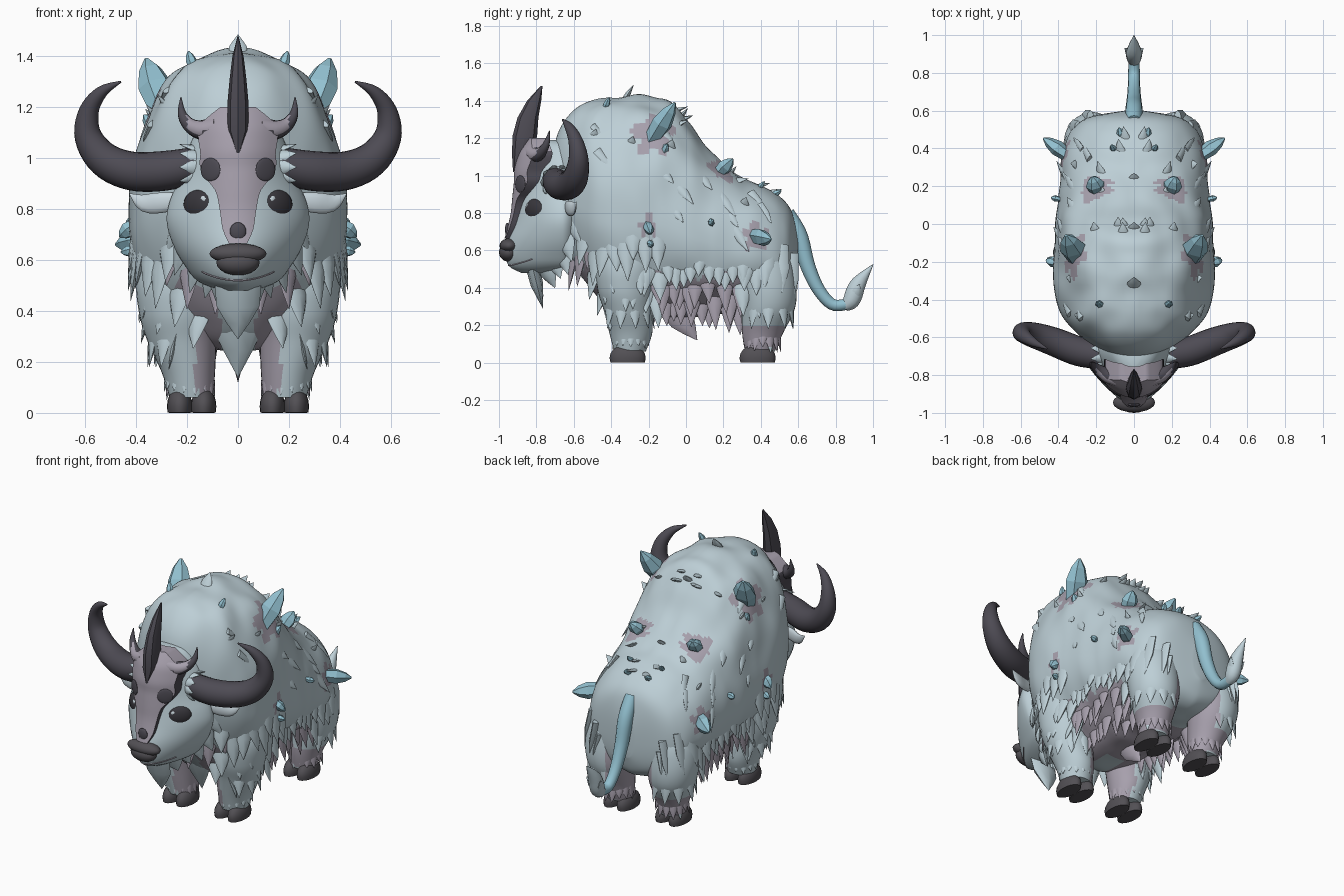
import bpy, bmesh, math, random
from mathutils import Vector as V, noise
from mathutils.bvhtree import BVHTree

if "Cube" in bpy.data.objects:
    bpy.data.objects.remove(bpy.data.objects["Cube"])
random.seed(4)

COLORS = [("pale_coat", (.51, .625, .675)), ("mauve_hide", (.385, .35, .415)), ("dark_horn", (.075, .07, .088)),
          ("ice_blue", (.29, .53, .63)), ("hoof_nose", (.085, .08, .09)), ("eye_black", (.04, .038, .046)),
          ("ear_white", (.58, .67, .72))]
COAT, MAUVE, HORN, BLUE, HOOF, EYE, WHITE = range(7)
MATS = []
for n, c in COLORS:
    m = bpy.data.materials.new(n)
    m.diffuse_color = (*c, 1)
    m.use_nodes = True
    m.node_tree.nodes["Principled BSDF"].inputs["Base Color"].default_value = m.diffuse_color
    MATS.append(m)


class Part:
    def __init__(self):
        self.v, self.f, self.m = [], [], []

    def loft(self, rings, mat):
        b, n = len(self.v), len(rings[0])
        for r in rings:
            self.v += [V(p) for p in r]
        fs = [[b + i*n + j, b + i*n + (j+1) % n, b + (i+1)*n + (j+1) % n, b + (i+1)*n + j]
              for i in range(len(rings)-1) for j in range(n)]
        fs += [list(range(b, b+n))[::-1], list(range(len(self.v)-n, len(self.v)))]
        self.f += fs
        self.m += [mat]*len(fs)

    def tube(self, rows, mat, up=(0, 1, 0), flat=1.0, sides=12, steps=0):
        rows = sample(rows, steps) if steps else rows
        P = [V(r[:3]) for r in rows]
        rings = []
        for i, p in enumerate(P):
            t = (P[min(i+1, len(P)-1)] - P[max(i-1, 0)]).normalized()
            s = t.cross(V(up)).normalized()
            u = s.cross(t)
            rings.append([p + rows[i][3]*(s*math.cos(a) + u*flat*math.sin(a)) for a in circle(sides)])
        self.loft(rings, mat)

    def tuft(self, base, tip, w, normal, mat=COAT):
        base, tip, normal = V(base), V(tip), V(normal).normalized()
        mid = base.lerp(tip, .5)
        self.tube([(*base, w*1.1), (*mid, w), (*mid.lerp(tip, .5), w*.55), (*tip, .001)], mat, normal, .4, 8)

    def ball(self, c, r, mat, rot=0, floor=-9, n=20):
        rings = []
        for k in range(n//2 + 1):
            h = -math.pi/2 + math.pi*k/(n//2)
            q, z = max(math.cos(h), .01), c[2] + r[2]*math.sin(h)
            ring = []
            for a in circle(n):
                x, y = r[0]*q*math.cos(a), r[1]*q*math.sin(a)
                ring.append((c[0] + x*math.cos(rot) - y*math.sin(rot),
                             c[1] + x*math.sin(rot) + y*math.cos(rot), max(z, floor)))
            rings.append(ring)
        self.loft(rings, mat)

    def finish(self, name, mirror=False, smooth=50, rule=None):
        me = bpy.data.meshes.new(name)
        me.from_pydata(self.v, [], self.f)
        bm = bmesh.new()
        bm.from_mesh(me)
        bmesh.ops.recalc_face_normals(bm, faces=bm.faces)
        bm.faces.ensure_lookup_table()
        ids = [rule(f.calc_center_median(), f.normal, m) if rule else m for f, m in zip(bm.faces, self.m)]
        used = sorted(set(ids))
        for f, k in zip(bm.faces, ids):
            f.material_index = used.index(k)
        bm.to_mesh(me)
        bm.free()
        for k in used:
            me.materials.append(MATS[k])
        if smooth:
            me.shade_smooth()
            me.set_sharp_from_angle(angle=math.radians(smooth))
        ob = bpy.data.objects.new(name, me)
        bpy.context.collection.objects.link(ob)
        if mirror:
            ob.modifiers.new("Mirror", 'MIRROR').use_mirror_merge = False


def circle(n):
    return [2*math.pi*k/n for k in range(n)]


def span(a, b, n):
    return [a + (b-a)*k/(n-1) for k in range(n)]


def sample(rows, n):
    """Smooth interpolation through rows of numbers."""
    out, last = [], len(rows) - 1
    for k in range(n):
        s = k*last/(n-1)
        i = min(int(s), last-1)
        t = s - i
        q = [rows[max(0, min(last, i+d))] for d in (-1, 0, 1, 2)]
        out.append([.5*(2*b + (c-a)*t + (2*a-5*b+4*c-d)*t*t + (3*b-a-3*c+d)*t**3) for a, b, c, d in zip(*q)])
    return out


def spow(v, p):
    return math.copysign(abs(v)**p, v)


# ice crystals: base, tip, radius, mauve patch radius
CRYSTALS = [((.28, -.21, 1.15), (.36, -.06, 1.39), .07, .11), ((.19, .16, 1.0), (.22, .25, 1.09), .05, .085),
            ((.32, .34, .68), (.48, .455, .66), .05, .07), ((.39, -.21, .75), (.465, -.19, .69), .035, .055),
            ((.39, .13, .75), (.44, .14, .75), .022, 0), ((.06, .45, .89), (.08, .51, .92), .022, 0),
            ((.17, -.44, 1.34), (.195, -.41, 1.42), .022, 0), ((.31, -.13, 1.1), (.37, -.1, 1.17), .03, .04),
            ((.40, -.2, .64), (.46, -.18, .63), .022, 0), ((.1, .38, .92), (.12, .42, .97), .018, 0)]

# body: y, top, bottom, widest height, half width
BODY = sample([(-.73, 1.05, .85, .95, .02), (-.68, 1.24, .64, .92, .16), (-.59, 1.36, .5, .85, .29),
               (-.48, 1.41, .36, .8, .385), (-.34, 1.43, .25, .75, .42), (-.18, 1.42, .24, .75, .42),
               (-.07, 1.385, .24, .72, .415), (.02, 1.28, .24, .68, .41), (.1, 1.165, .25, .65, .405),
               (.2, 1.065, .26, .62, .395), (.3, .99, .27, .6, .385), (.4, .945, .27, .58, .37),
               (.5, .89, .28, .56, .325), (.565, .81, .33, .55, .24), (.6, .65, .43, .54, .05)], 110)
rings = []
for y, zt, zb, zm, hw in BODY:
    ring = []
    for a in circle(120):
        c, s = math.cos(a), math.sin(a)
        p = V((hw*spow(c, .87), y, zm + (zt-zm)*s**.87)) if s >= 0 else V((hw*c, y, zm + (zm-zb)*s))
        k = 1 + .035*noise.noise(V((abs(p.x)*8, y*7, p.z*4)))
        ring.append((p.x*k, y, zm + (p.z-zm)*k))
    rings.append(ring)


def body_rule(c, n, m):
    jag = .03*math.sin(c.y*70)
    if c.z < .47 + jag and -.17 < c.y < .29:
        return MAUVE
    if c.y < 0 and c.z < .52 + jag and .07 < abs(c.x) < .24:
        return MAUVE
    for b, t, r, patch in CRYSTALS:
        d = V((abs(c.x), c.y, c.z)) - V(b).lerp(V(t), .25)
        if patch and d.length < patch*(1 + .22*math.sin(5*math.atan2(d.z, d.y))):
            return MAUVE
    return COAT


body = Part()
body.loft(rings, COAT)
body.finish("body", rule=body_rule)
skin = [p for p in body.v if p.x > .01]


def surf(y, z):
    return min(skin, key=lambda p: (p.y-y)**2 + (p.z-z)**2)


# legs with hooves and ankle fringe
FRONT = [(.75, .22, -.28, .1, .13), (.55, .24, -.315, .155, .165), (.4, .235, -.32, .155, .155),
         (.28, .22, -.31, .135, .13), (.16, .195, -.295, .105, .115), (.06, .183, -.3, .085, .085)]
REAR = [(.76, .18, .34, .05, .06), (.6, .205, .4, .13, .14), (.45, .22, .43, .15, .155),
        (.3, .215, .44, .14, .145), (.16, .195, .41, .1, .11), (.06, .183, .395, .082, .08)]
for name, rows in (("front_leg", FRONT), ("rear_leg", REAR)):
    leg, rear = Part(), name == "rear_leg"
    leg.loft([[(x + rx*math.cos(a), y + ry*math.sin(a), z) for a in circle(32)]
              for z, x, y, rx, ry in sample(rows, 36)], COAT)
    yc = rows[-1][2]
    for a in circle(14):
        d = V((math.cos(a), math.sin(a), 0))
        b = V((.19, rows[4][2], .18)) + d*.08
        leg.tuft(b, b + V((d.x*.02, d.y*.02, -.115*random.uniform(.75, 1.15))), .024, d)
    for a in (-.9, -.3, .3, .9, 1.6) if not rear else (-.7, 0, .7, 1.3, 1.9):
        d = V((math.cos(a), math.sin(a), 0))
        b = V((.215, rows[3][2], .38)) + d*.11
        leg.tuft(b, b + V((d.x*.03, d.y*.03, -.2)), .035, d)
    leg.finish(name, True, rule=lambda c, n, m: MAUVE if (rear and .07 < c.z < .2) or
               (c.x < .17 and n.x < -.3 and c.z < .42) else COAT)
    hoof = Part()
    for x in (.135, .229):
        hoof.ball((x, yc - .012, .025), (.05, .097, .075), HOOF, floor=0)
    hoof.finish(name + "_hoof", True)

# shaggy hems and small tufts over the coat
fur = Part()


def hem(ys, z, length, w, mat=COAT, out=.01):
    for y in ys:
        p = surf(y, z + random.uniform(-.04, .04))
        n = V((p.x, -.3 if y < -.4 else 0, .05)).normalized()
        L = length*random.uniform(.7, 1.25)
        fur.tuft(p - n*.035 + V((0, 0, .1)), p + n*out + V((0, random.uniform(-.01, .02), -L)), w, n, mat)


hem(span(-.2, .3, 12), .5, .1, .042)
hem(span(-.56, -.16, 8), .62, .17, .05)
hem(span(-.5, -.15, 7), .5, .18, .05, out=.025)
hem(span(-.46, -.16, 6), .4, .17, .048, out=.03)
hem(span(.32, .55, 5), .5, .16, .048, out=.02)
hem(span(.3, .54, 6), .4, .16, .046, out=.02)
hem(span(-.17, .29, 11), .39, .16, .042, MAUVE, 0)
hem(span(-.16, .27, 10), .31, .13, .042, MAUVE, -.01)
hem(span(-.62, -.5, 4), .6, .15, .045, MAUVE, 0)
for k in range(60):
    p = random.choice(skin)
    if p.z < .62 or p.y < -.55 or p.y > .52:
        continue
    n = (p - V((0, p.y, .72))).normalized()
    flow = V((0, .6, -.9 if p.x > .25 else -.15))
    L = random.uniform(.06, .1)
    fur.tuft(p - n*.03 - flow*L*.8, p + (n*.28 + flow)*L, .026, n)
for y, z in ((-.5, 1.2), (-.3, 1.17), (-.1, 1.15), (.3, .85)):
    p = surf(y, z)
    fur.tuft(p - V((.04, 0, .03)), p + V((.015, .02, .04)), .028, (1, 0, .3))
fur.finish("fur_tufts", True)
mid = Part()
for y, z, L in ((-.31, 1.43, .055), (-.02, 1.33, .03), (.24, 1.02, .03)):
    mid.tuft((0, y-.03, z-.04), (0, y+.03, z+L), .035, (0, -1, 1))
mid.tuft((0, -.48, .58), (0, -.36, .14), .11, (0, -1, 0))
mid.tuft((0, -.1, .34), (0, .06, .12), .07, (1, 0, 0), MAUVE)
mid.tuft((0, -.83, .55), (0, -.765, .29), .085, (0, -1, -.2))
for s in (-1, 1):
    mid.tuft((s*.06, -.77, .56), (s*.07, -.7, .4), .06, (s, -1, 0))
mid.finish("chest_and_beard")

# head: z, front, back, half width
head = Part()
hr = []
for z, yf, yb, hw in sample([(.48, -.88, -.76, .06), (.515, -.945, -.64, .155), (.58, -.965, -.58, .21),
                             (.66, -.955, -.56, .255), (.75, -.925, -.55, .28), (.83, -.905, -.55, .268),
                             (.92, -.89, -.55, .23), (1.02, -.875, -.57, .2), (1.1, -.85, -.6, .165),
                             (1.17, -.8, -.63, .11), (1.19, -.75, -.69, .03)], 40):
    yc = max(min(-.66, yb - .02), yf + .03)
    ring = []
    for a in circle(48):
        c, s = math.cos(a), math.sin(a)
        ring.append((hw*spow(c, 1.3), yc - (yc-yf)*abs(s)**1.3, z) if s < 0 else (hw*c, yc + (yb-yc)*s, z))
    hr.append(ring)
head.loft(hr, COAT)
tree = BVHTree.FromPolygons(head.v, head.f)
head.finish("head")
mouth = Part()
line = []
for x in span(-.14, .14, 15):
    hit = tree.ray_cast(V((x, -2, .52 + 1.7*x*x)), V((0, 1, 0)))[0]
    line.append((*hit, .004))
mouth.tube(line, MAUVE, sides=6)
mouth.finish("mouth_line")

# cheek fur and fur around the horn roots
cheek = Part()
for x, y, z, dx, dz in ((.2, -.66, .72, .05, -.18), (.22, -.61, .8, .06, -.17), (.15, -.68, .66, .04, -.19),
                        (.1, -.72, .6, .03, -.15)):
    cheek.tuft((x, y, z), (x+dx, y+.05, z+dz), .05, (1, -.6, 0))
for a in circle(10):
    d = V((0, math.cos(a), math.sin(a)))
    b = V((.13, -.685, .965)) + d*.064
    cheek.tuft(b, b + d*.03 + V((.1, 0, 0)), .026, d)
cheek.finish("cheek_fur", True)

# nose, eyes, ears
nose = Part()
nose.ball((0, -.945, .625), (.112, .052, .04), HOOF)
nose.ball((0, -.948, .59), (.085, .052, .05), HOOF)
nose.finish("nose")
eye = Part()
eye.ball((.155, -.808, .816), (.073, .032, .06), EYE, .7)
eye.ball((.138, -.845, .838), (.016, .008, .015), WHITE, .7, n=10)
eye.finish("eye", True)
ear = Part()
ear.tube([(.22, -.64, .835, .03), (.3, -.625, .825, .04), (.37, -.6, .825, .034), (.425, -.585, .86, .002)],
         WHITE, flat=.4, steps=10)
ear.finish("ear", True)

# large curved horns
horn = Part()
horn.tube([(.16, -.7, .975, .07), (.29, -.675, .95, .078), (.42, -.625, .95, .076), (.525, -.59, .995, .068),
           (.588, -.575, 1.085, .054), (.585, -.59, 1.185, .039), (.535, -.625, 1.26, .024),
           (.46, -.66, 1.3, .004)], HORN, sides=20, steps=36)
horn.finish("big_horn", True)

# skull mask plate: z, half width, front y
mask = Part()
mr = []
for z, w, yc in sample([(.665, .035, -.97), (.72, .06, -.955), (.8, .072, -.937), (.87, .088, -.93),
                        (.92, .125, -.925), (.97, .15, -.92), (1.02, .148, -.92), (1.07, .155, -.91),
                        (1.12, .155, -.895), (1.16, .12, -.87), (1.2, .07, -.84)], 30):
    xs = [w*t for t in span(-1, 1, 13)]
    mr.append([(x, yc + 3.2*x*x, z) for x in xs] + [(x, yc + 4*x*x + .085, z) for x in xs[::-1]])
mask.loft(mr, HORN)
mask.finish("skull_mask", smooth=40, rule=lambda c, n, m: MAUVE if n.y < -.35 or n.z > .6 else HORN)
holes = Part()
holes.ball((.108, -.886, .955), (.047, .008, .046), HORN, .6)
holes.finish("mask_socket", True)
hole = Part()
hole.ball((0, -.956, .712), (.032, .012, .036), HORN)
hole.finish("mask_nose_hole")
small = Part()
small.tube([(.08, -.82, 1.12, .045), (.14, -.8, 1.11, .04), (.19, -.77, 1.13, .028), (.22, -.745, 1.175, .017),
            (.224, -.73, 1.24, .002)], HORN, steps=16)
small.finish("small_horn", True, rule=lambda c, n, m: MAUVE if n.y < -.2 and n.z > -.3 and c.x < .2 else HORN)
blade = Part()
blade.loft([[(rx*math.cos(a), y + ry*math.sin(a), z) for a in circle(8)] for z, y, rx, ry in
            ((1.02, -.905, .008, .02), (1.11, -.88, .042, .05), (1.21, -.862, .042, .066), (1.31, -.845, .033, .056),
             (1.4, -.812, .022, .038), (1.48, -.772, .002, .005))], HORN)
blade.finish("forehead_spike", smooth=30)

# ice crystals
ice = Part()
for b, t, r, patch in CRYSTALS:
    b, t = V(b), V(t)
    ice.tube([(*b, r*.7), (*b.lerp(t, .55), r), (*b.lerp(t, .82), r*.65), (*t, r*.12)], BLUE, (.3, 1, .2), .8, 6)
ice.finish("ice_crystals", True, smooth=0)

# tail with pale tuft
tail = Part()
tail.tube([(0, .54, .8, .04), (0, .605, .68, .045), (0, .65, .52, .04), (0, .71, .39, .034), (0, .785, .31, .031),
           (0, .87, .315, .03)], BLUE, (1, 0, 0), steps=24)
tail.finish("tail")
tip = Part()
tip.tube([(0, .845, .3, .028), (0, .885, .335, .046), (0, .92, .42, .042), (0, 1.0, .525, .002)], COAT,
         (1, 0, 0), .9, steps=14)
for s in (-1, 1):
    tip.tuft((s*.02, .89, .34), (s*.05, .93, .42), .025, (s, 0, 0))
tip.finish("tail_tuft")
